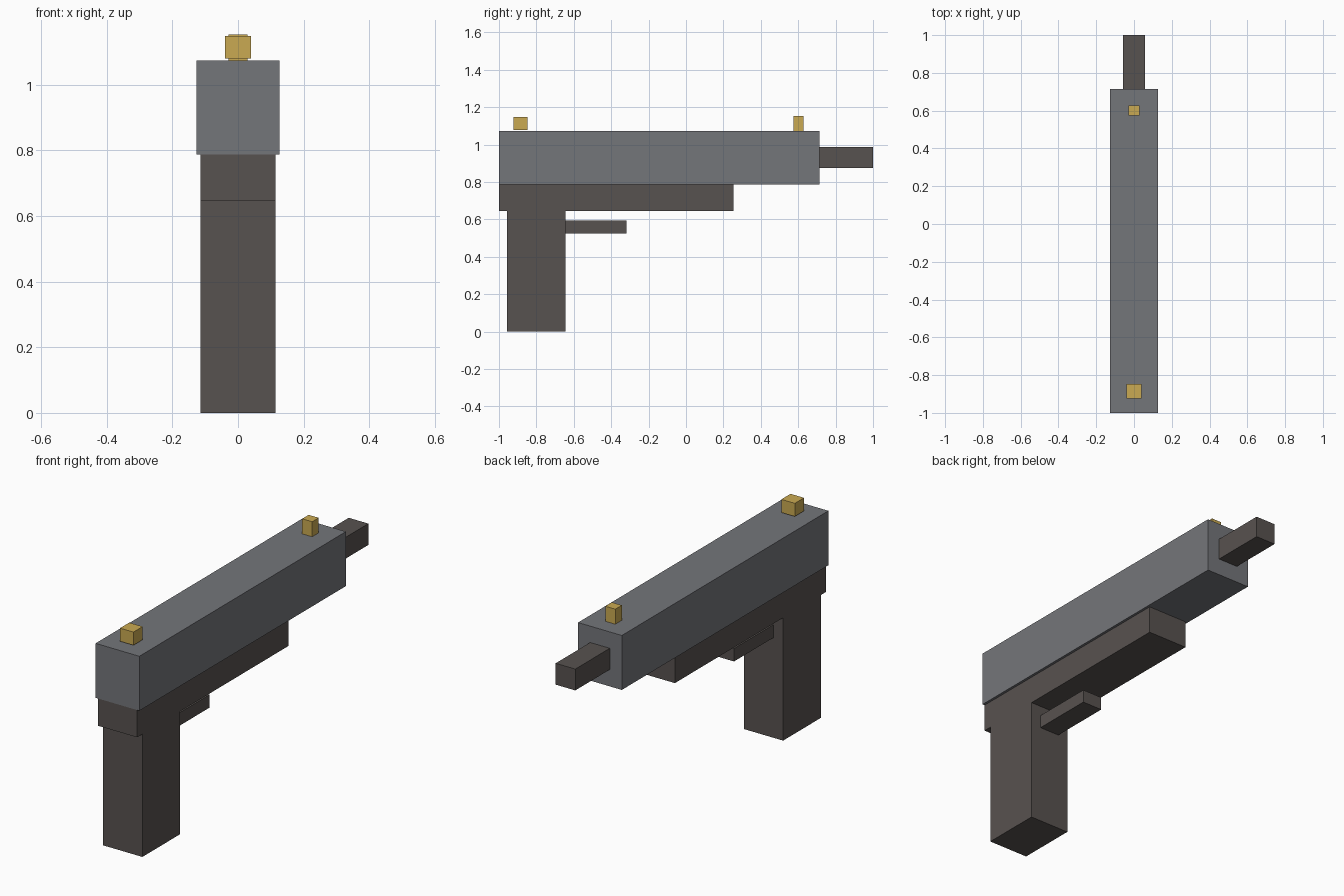
import bpy
import bmesh
from mathutils import Vector

if "Cube" in bpy.data.objects:
    bpy.data.objects.remove(bpy.data.objects["Cube"])


def material(name, rgb):
    m = bpy.data.materials.new(name)
    m.diffuse_color = (*rgb, 1.0)
    m.use_nodes = True
    m.node_tree.nodes["Principled BSDF"].inputs["Base Color"].default_value = m.diffuse_color
    return m


steel = material("steel_grey", (0.175, 0.18, 0.195))
dark = material("dark_brown_grey", (0.097, 0.085, 0.08))
brass = material("brass", (0.59, 0.40, 0.085))


def box(name, half_width, y_range, z_range, mat):
    """Box centred on x = 0 spanning the given y and z ranges."""
    size = Vector((2 * half_width, y_range[1] - y_range[0], z_range[1] - z_range[0]))
    centre = Vector((0, sum(y_range) / 2, sum(z_range) / 2))
    bm = bmesh.new()
    bmesh.ops.create_cube(bm, size=1)
    bmesh.ops.scale(bm, vec=size, verts=bm.verts)
    mesh = bpy.data.meshes.new(name)
    bm.to_mesh(mesh)
    bm.free()
    mesh.materials.append(mat)
    ob = bpy.data.objects.new(name, mesh)
    ob.location = centre
    bpy.context.collection.objects.link(ob)
    return ob


# Upper body and barrel
box("slide", 0.127, (-1.0, 0.714), (0.788, 1.074), steel)
box("barrel", 0.057, (0.714, 1.0), (0.876, 0.988), dark)

# Lower body
box("frame", 0.114, (-1.0, 0.255), (0.645, 0.788), dark)
box("grip", 0.114, (-0.956, -0.643), (0.0, 0.645), dark)
box("trigger_bar", 0.057, (-0.643, -0.317), (0.525, 0.593), dark)

# Sights
box("rear_sight", 0.039, (-0.923, -0.847), (1.079, 1.148), brass)
box("front_sight", 0.029, (0.574, 0.628), (1.074, 1.153), brass)
